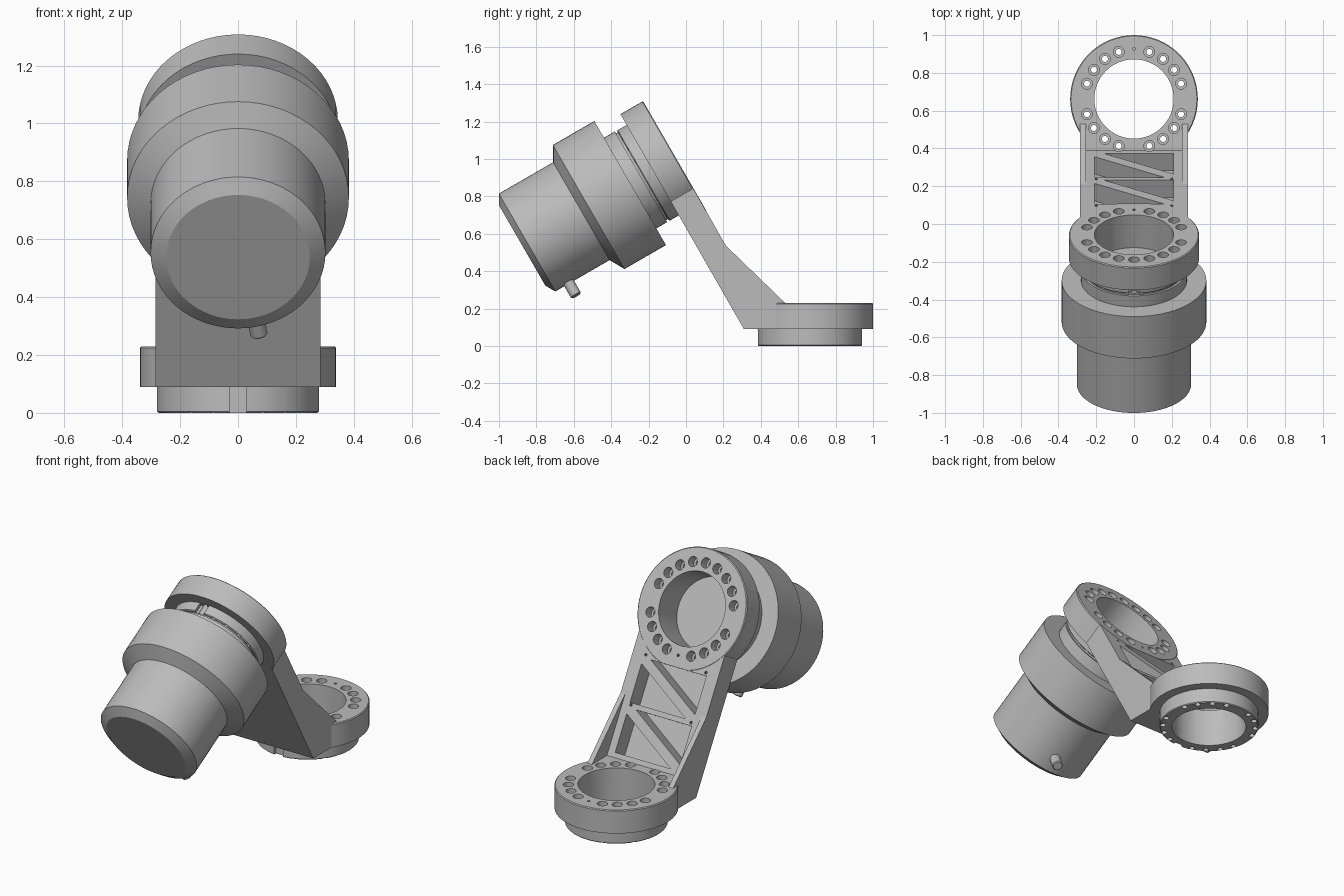
import bpy, bmesh
from math import radians, sin, cos, pi
from mathutils import Matrix, Vector

cube = bpy.data.objects.get("Cube")
if cube:
    bpy.data.objects.remove(cube, do_unlink=True)

grey = bpy.data.materials.new("metal_grey")
grey.use_nodes = True
grey.diffuse_color = (0.5, 0.5, 0.5, 1)
grey.node_tree.nodes["Principled BSDF"].inputs["Base Color"].default_value = (0.5, 0.5, 0.5, 1)

# Frames: z = 0 is the outer bolt face, local -z runs through the joint
BASE = Matrix.Translation((0, 0.662, 0.23))
TILT = Matrix.Translation((0, -0.057, 1.011)) @ Matrix.Rotation(radians(-60), 4, 'X')
SIDE = Matrix(((0, 0, 1, 0), (1, 0, 0, 0), (0, 1, 0, 0), (0, 0, 0, 1)))  # (y, z, x)


def lathe(bm, profile, frame, segs=64):
    """Closed solid of revolution; the profile starts and ends on the axis."""
    rings = []
    for r, z in profile:
        n = segs if r > 0 else 1
        rings.append([bm.verts.new(frame @ Vector((r * cos(2 * pi * i / n), r * sin(2 * pi * i / n), z)))
                      for i in range(n)])
    for a, b in zip(rings, rings[1:]):
        for i in range(segs):
            j = (i + 1) % segs
            quad = [a[i % len(a)], a[j % len(a)], b[j % len(b)], b[i % len(b)]]
            bm.faces.new(list(dict.fromkeys(quad)))


def prism(bm, outline, z0, z1, frame):
    """Straight extrusion of a 2D outline."""
    low, high = ([bm.verts.new(frame @ Vector((x, y, z))) for x, y in outline] for z in (z0, z1))
    bm.faces.new(low)
    bm.faces.new(high)
    for i in range(len(low)):
        j = (i + 1) % len(low)
        bm.faces.new((low[i], low[j], high[j], high[i]))


def finish(name, bm):
    bmesh.ops.recalc_face_normals(bm, faces=bm.faces)
    mesh = bpy.data.meshes.new(name)
    bm.to_mesh(mesh)
    bm.free()
    mesh.materials.append(grey)
    ob = bpy.data.objects.new(name, mesh)
    bpy.context.collection.objects.link(ob)
    return ob


def solid(name, builder, *args):
    bm = bmesh.new()
    builder(bm, *args)
    return finish(name, bm)


def activate(ob):
    bpy.ops.object.select_all(action='DESELECT')
    ob.select_set(True)
    bpy.context.view_layer.objects.active = ob


def boolean(target, tool, operation):
    activate(target)
    mod = target.modifiers.new(operation.lower(), 'BOOLEAN')
    mod.object, mod.operation, mod.solver = tool, operation, 'EXACT'
    mod.use_self = True
    bpy.ops.object.modifier_apply(modifier=mod.name)
    bpy.data.objects.remove(tool, do_unlink=True)


def ring_profile(radius, depth):
    return [(0, -depth), (0.275, -depth), (0.28, -depth + 0.005), (0.28, -0.14),
            (radius, -0.14), (radius, -0.005), (radius - 0.005, 0), (0, 0)]


# Arm: sloped plate with a foot, two gussets and a stepped ring at each end
arm = solid("link_arm", prism, [(0.31, 0.09), (0.66, 0.09), (0.66, 0.23), (0.388, 0.23),
                                (-0.057, 1.011), (-0.178, 0.941)], -0.285, 0.285, SIDE)
for x0, x1 in ((-0.285, -0.255), (0.255, 0.285)):
    gusset = solid("gusset", prism, [(0.215, 0.535), (0.53, 0.23), (0.53, 0.2), (0.36, 0.2),
                                     (0.18, 0.5)], x0, x1, SIDE)
    boolean(arm, gusset, 'UNION')
for frame, radius, depth in ((BASE, 0.338, 0.23), (TILT, 0.345, 0.2)):
    boolean(arm, solid("end_ring", lathe, ring_profile(radius, depth), frame), 'UNION')

# Cutters: bores, counterbored bolt holes, alignment slots and dowel holes
cut = bmesh.new()
bolt = [(0, -0.4), (0.016, -0.4), (0.016, -0.06), (0.029, -0.06), (0.029, 0.02), (0, 0.02)]
dowel = [(0, -0.03), (0.008, -0.03), (0.008, 0.02), (0, 0.02)]
for frame in (BASE, TILT):
    lathe(cut, [(0, -0.4), (0.21, -0.4), (0.21, 0.3), (0, 0.3)], frame)
    angles = [18 * k for k in range(20) if k % 5]
    if frame is TILT:
        angles.append(270)
    for a in angles:
        spot = Vector((cos(radians(a)), sin(radians(a)), 0)) * 0.262
        lathe(cut, bolt, frame @ Matrix.Translation(spot), 16)
    lathe(cut, dowel, frame @ Matrix.Translation((0, 0.265, 0)), 10)
    prism(cut, [(-0.03, -0.32), (0.03, -0.32), (0.03, -0.258), (-0.03, -0.258)], -0.3, -0.141, frame)

# Triangular lightening pockets on the plate
for lo, hi in ((0.33, 0.585), (0.615, 0.87)):
    prism(cut, [(-0.16, hi), (0.21, hi), (0.21, lo + 0.035)], -0.11, 0.02, TILT)
    prism(cut, [(-0.21, hi - 0.035), (-0.21, lo), (0.16, lo)], -0.11, 0.02, TILT)
    for x in (-0.2, 0.2):
        lathe(cut, dowel, TILT @ Matrix.Translation((x, lo - 0.018, 0)), 10)
boolean(arm, finish("cutters", cut), 'DIFFERENCE')

# Motor: collar, wide housing, tapered shoulder and chamfered rear body
motor = solid("motor_housing", lathe, [
    (0, -0.2), (0.268, -0.2), (0.268, -0.212), (0.28, -0.212), (0.28, -0.279), (0.383, -0.279),
    (0.383, -0.535), (0.302, -0.58), (0.302, -0.915), (0.248, -0.946), (0, -0.946)], TILT)

# Cable outlet under the motor body
outlet = TILT @ Matrix.Translation((0, 0, -0.83)) @ Matrix.Rotation(radians(-11), 4, 'Z') \
    @ Matrix.Rotation(radians(-90), 4, 'X')
stub = solid("cable_outlet", lathe, [(0, 0.25), (0.03, 0.25), (0.03, 0.38), (0.025, 0.385), (0, 0.385)],
             outlet, 24)

for ob in (arm, motor, stub):
    activate(ob)
    bpy.ops.object.shade_smooth_by_angle(angle=radians(25))
